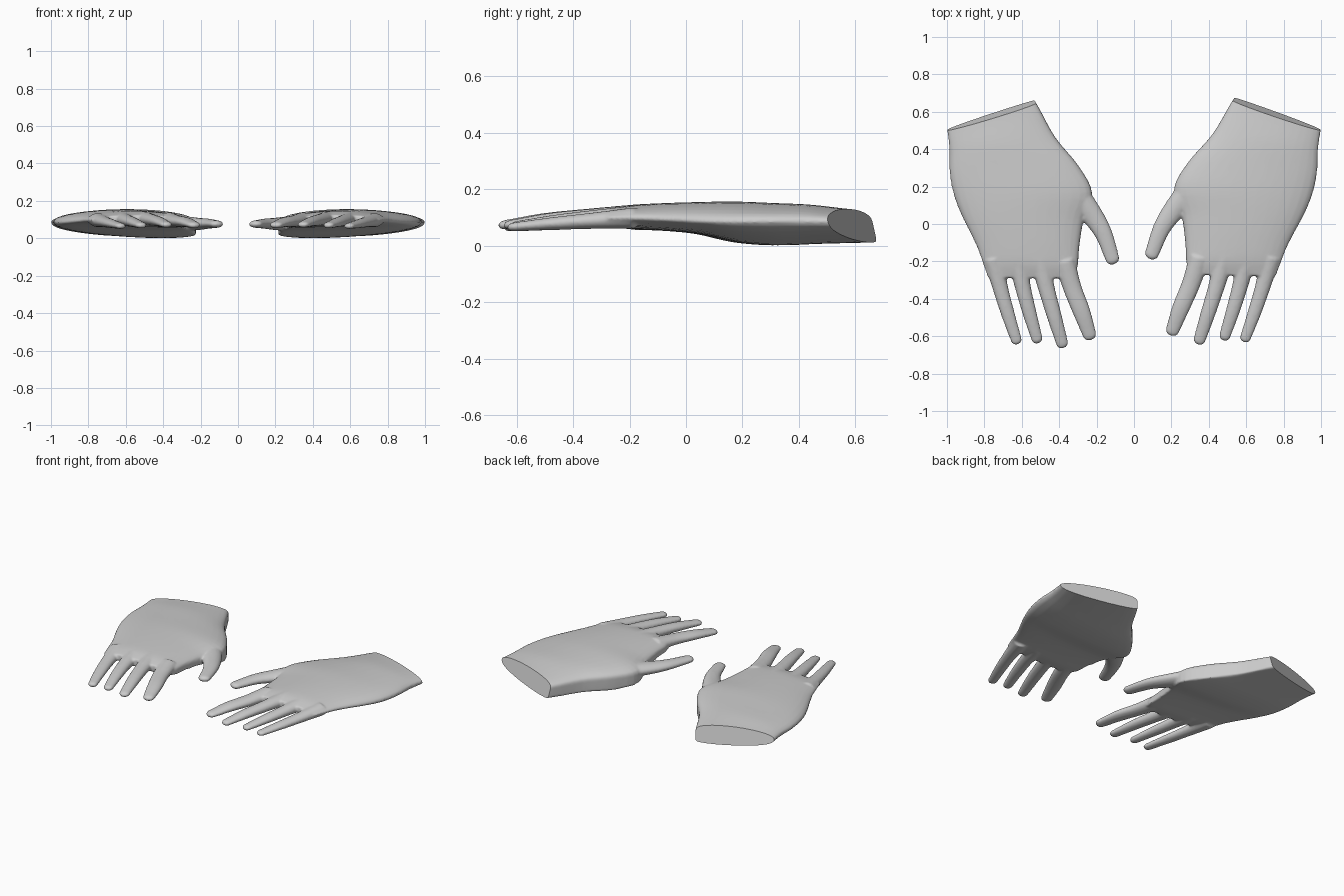
import bpy, bmesh
from math import sin, cos, pi, copysign
from mathutils import Vector, Matrix

cube = bpy.data.objects.get("Cube")
if cube:
    bpy.data.objects.remove(cube, do_unlink=True)

skin = bpy.data.materials.new("plain grey")
skin.use_nodes = True
skin.diffuse_color = (0.6, 0.6, 0.6, 1)
skin.node_tree.nodes["Principled BSDF"].inputs["Base Color"].default_value = (0.6, 0.6, 0.6, 1)


def loft(bm, rings):
    """Skin a closed tube through rings of points."""
    rows = [[bm.verts.new(p) for p in ring] for ring in rings]
    n = len(rows[0])
    for a, b in zip(rows, rows[1:]):
        for i in range(n):
            j = (i + 1) % n
            bm.faces.new((a[i], a[j], b[j], b[i]))
    bm.faces.new(rows[0][::-1])
    bm.faces.new(rows[-1])


def smooth_path(points, steps=5):
    """Interpolate number tuples with a Catmull-Rom spline."""
    p = [Vector(q) for q in points]
    p = [p[0] * 2 - p[1]] + p + [p[-1] * 2 - p[-2]]
    out = []
    for a, b, c, d in zip(p, p[1:], p[2:], p[3:]):
        for s in range(steps):
            t = s / steps
            out.append((b * 2 + (c - a) * t + (a * 2 - b * 5 + c * 4 - d) * t**2
                        + (b * 3 - a - c * 3 + d) * t**3) / 2)
    return out + [p[-2]]


# Palm sections: thumb-side x, y, little-finger-side x, y, bottom z, middle z, top z
PALM = [
    (0.58, 0.74, 1.02, 0.59, 0.012, 0.085, 0.125),
    (0.515, 0.64, 1.0, 0.50, 0.010, 0.085, 0.130),
    (0.42, 0.48, 0.985, 0.40, 0.006, 0.085, 0.145),
    (0.29, 0.33, 0.98, 0.28, 0.001, 0.085, 0.151),
    (0.215, 0.19, 0.955, 0.16, 0.012, 0.083, 0.156),
    (0.255, 0.05, 0.905, 0.04, 0.042, 0.085, 0.154),
    (0.275, -0.10, 0.83, -0.10, 0.055, 0.092, 0.149),
    (0.28, -0.20, 0.79, -0.20, 0.060, 0.095, 0.142),
    (0.30, -0.27, 0.76, -0.28, 0.072, 0.097, 0.124),
]

# Digits: x, y, z, half width, half thickness along each one
DIGITS = {
    "thumb": [(0.32, 0.20, 0.080, 0.075, 0.045), (0.21, 0.07, 0.077, 0.058, 0.034),
              (0.145, -0.03, 0.078, 0.047, 0.027), (0.095, -0.16, 0.076, 0.038, 0.020)],
    "index": [(0.35, -0.18, 0.100, 0.056, 0.040), (0.305, -0.32, 0.093, 0.050, 0.031),
              (0.25, -0.45, 0.086, 0.047, 0.026), (0.205, -0.57, 0.072, 0.037, 0.018)],
    "middle": [(0.48, -0.18, 0.105, 0.056, 0.040), (0.445, -0.32, 0.100, 0.045, 0.032),
               (0.395, -0.48, 0.090, 0.040, 0.026), (0.35, -0.62, 0.074, 0.033, 0.017)],
    "ring": [(0.60, -0.18, 0.103, 0.054, 0.040), (0.57, -0.32, 0.096, 0.043, 0.031),
             (0.53, -0.46, 0.085, 0.038, 0.025), (0.485, -0.60, 0.070, 0.031, 0.017)],
    "little": [(0.73, -0.18, 0.098, 0.054, 0.038), (0.69, -0.33, 0.088, 0.042, 0.029),
               (0.645, -0.47, 0.078, 0.037, 0.023), (0.595, -0.61, 0.066, 0.030, 0.016)],
}


def palm_ring(sec, n=32):
    x0, y0, x1, y1, low, mid, high = sec
    ring = []
    for i in range(n):
        a = 2 * pi * i / n
        c, s = cos(a), sin(a)
        u = 0.5 + 0.5 * c
        if s < 0:                      # fuller under the thumb
            u -= 0.12 * s * s
            u = max(u - 0.24 * s * s, 0)
        z = mid + (high - mid if s > 0 else mid - low) * copysign(abs(s) ** 0.9, s)
        ring.append((x0 + (x1 - x0) * u, y0 + (y1 - y0) * u, z))
    return ring


def digit_rings(points, n=16):
    path = smooth_path(points)
    # Rounded fingertip
    end, step = path[-1], (path[-1] - path[-2])
    aim = Vector(step[:3]).normalized()
    for t in (0.35, 0.65, 0.88, 0.98):
        tip = Vector(end[:3]) + aim * end[3] * t * 0.8
        k = (1 - t * t) ** 0.5
        path.append(Vector((*tip, end[3] * k, end[4] * k)))
    rings = []
    for i, p in enumerate(path):
        d = path[min(i + 1, len(path) - 1)] - path[max(i - 1, 0)]
        side = Vector((-d.y, d.x, 0)).normalized()
        rings.append([Vector(p[:3]) + side * p[3] * cos(2 * pi * j / n)
                      + Vector((0, 0, p[4] * sin(2 * pi * j / n))) for j in range(n)])
    return rings


def build_hand():
    bm = bmesh.new()
    loft(bm, [palm_ring(s) for s in smooth_path(PALM, 4)])
    for points in DIGITS.values():
        loft(bm, digit_rings(points))
    bmesh.ops.recalc_face_normals(bm, faces=bm.faces)
    mesh = bpy.data.meshes.new("left_hand")
    bm.to_mesh(mesh)
    bm.free()
    hand = bpy.data.objects.new("left_hand", mesh)
    bpy.context.collection.objects.link(hand)

    # Fuse palm and digits into one soft skin
    remesh = hand.modifiers.new("fuse", 'REMESH')
    remesh.mode = 'VOXEL'
    remesh.voxel_size = 0.007
    relax = hand.modifiers.new("relax", 'SMOOTH')
    relax.factor, relax.iterations = 0.5, 6
    thin = hand.modifiers.new("thin", 'DECIMATE')
    thin.ratio = 0.3
    graph = bpy.context.evaluated_depsgraph_get()
    fused = bpy.data.meshes.new_from_object(hand.evaluated_get(graph))
    hand.modifiers.clear()
    hand.data = fused
    fused.name = "left_hand"

    # Slice the wrist flat
    bm = bmesh.new()
    bm.from_mesh(fused)
    cut = bmesh.ops.bisect_plane(bm, geom=bm.verts[:] + bm.edges[:] + bm.faces[:],
                                 plane_co=(0.53, 0.66, 0.085), plane_no=(0.32, 0.95, 0.25),
                                 clear_outer=True)
    rim = [e for e in cut["geom_cut"] if isinstance(e, bmesh.types.BMEdge)]
    bmesh.ops.edgeloop_fill(bm, edges=rim)
    bmesh.ops.recalc_face_normals(bm, faces=bm.faces)
    bm.to_mesh(fused)
    bm.free()
    fused.materials.clear()
    fused.materials.append(skin)
    return hand


def shade(obj):
    bpy.ops.object.select_all(action='DESELECT')
    obj.select_set(True)
    bpy.context.view_layer.objects.active = obj
    bpy.ops.object.shade_smooth_by_angle(angle=0.7)


left = build_hand()

# Right hand: mirrored, turned slightly about the outer wrist corner
right = left.copy()
right.name = "right_hand"
right.data = left.data.copy()
right.data.name = "right_hand"
bpy.context.collection.objects.link(right)
pivot = Vector((1, 0.5, 0))
turn = Matrix.Translation(pivot) @ Matrix.Rotation(0.03, 4, 'Z') @ Matrix.Translation(-pivot)
right.data.transform(Matrix.Scale(-1, 4, (1, 0, 0)) @ turn)
right.data.flip_normals()

for hand in (left, right):
    shade(hand)
